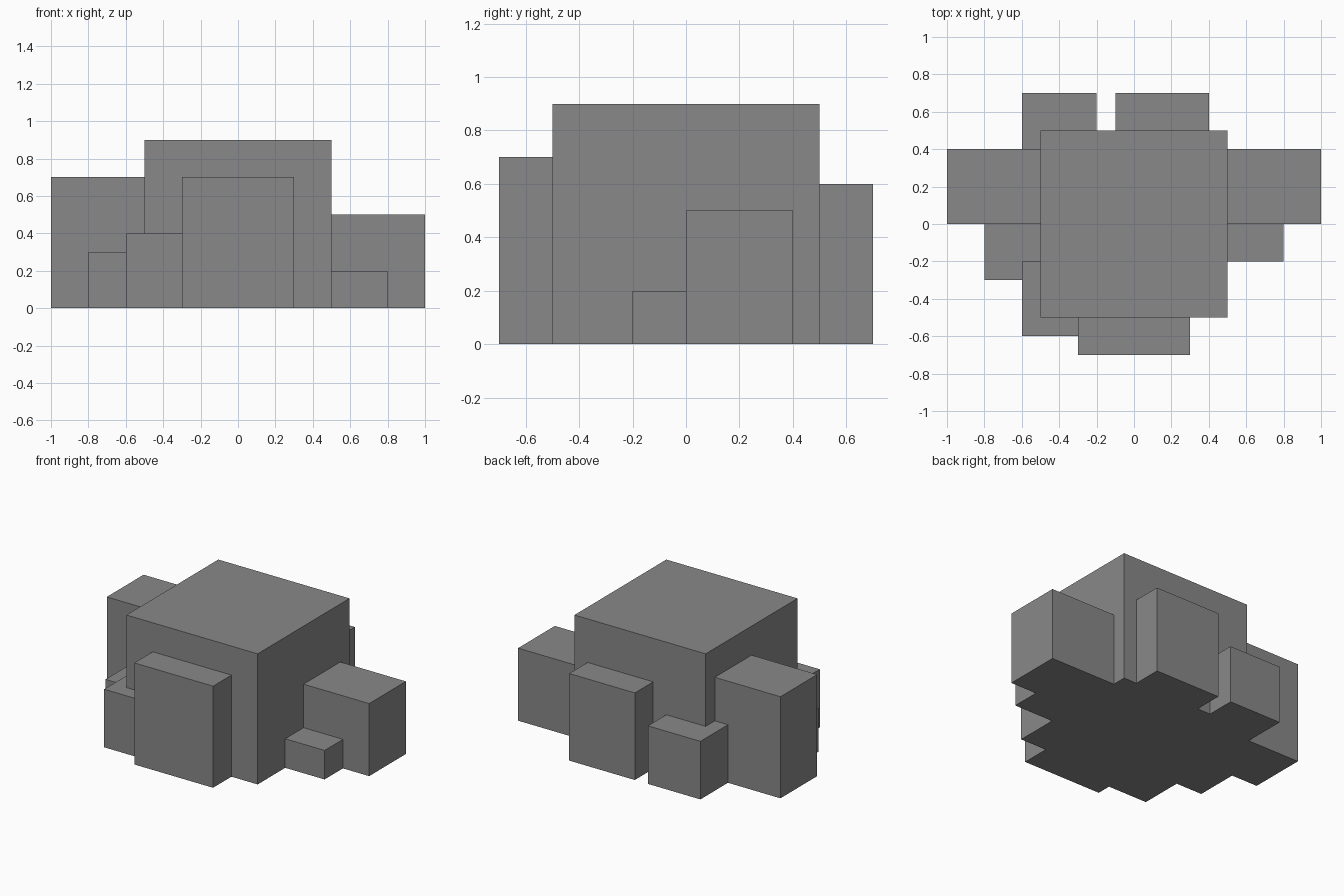
import bpy

cube = bpy.data.objects.get("Cube")
if cube:
    bpy.data.objects.remove(cube, do_unlink=True)

# Single plain grey
GREY = (0.25, 0.25, 0.25, 1.0)
grey = bpy.data.materials.new("plain grey")
grey.use_nodes = True
grey.diffuse_color = GREY
grey.node_tree.nodes["Principled BSDF"].inputs["Base Color"].default_value = GREY


def block(name, x0, x1, y0, y1, height):
    """Box standing on the ground, given its footprint and height."""
    bpy.ops.mesh.primitive_cube_add(
        size=1, location=((x0 + x1) / 2, (y0 + y1) / 2, height / 2))
    obj = bpy.context.object
    obj.name = name
    obj.scale = (x1 - x0, y1 - y0, height)
    bpy.ops.object.transform_apply(location=False, rotation=False, scale=True)
    obj.data.materials.append(grey)


# Central mass
block("main_block", -0.5, 0.5, -0.5, 0.5, 0.9)

# Front
block("front_block", -0.3, 0.3, -0.7, -0.5, 0.7)
block("front_right_corner_block", -0.6, -0.2, -0.6, -0.2, 0.4)

# Left side (+x)
block("left_block", 0.5, 1.0, 0.0, 0.4, 0.5)
block("left_step", 0.5, 0.8, -0.2, 0.0, 0.2)

# Right side (-x)
block("right_block", -1.0, -0.5, 0.0, 0.4, 0.7)
block("right_step", -0.8, -0.5, -0.3, 0.0, 0.3)

# Back
block("back_block", -0.1, 0.4, 0.5, 0.7, 0.6)
block("back_right_corner_block", -0.6, -0.2, 0.3, 0.7, 0.4)
